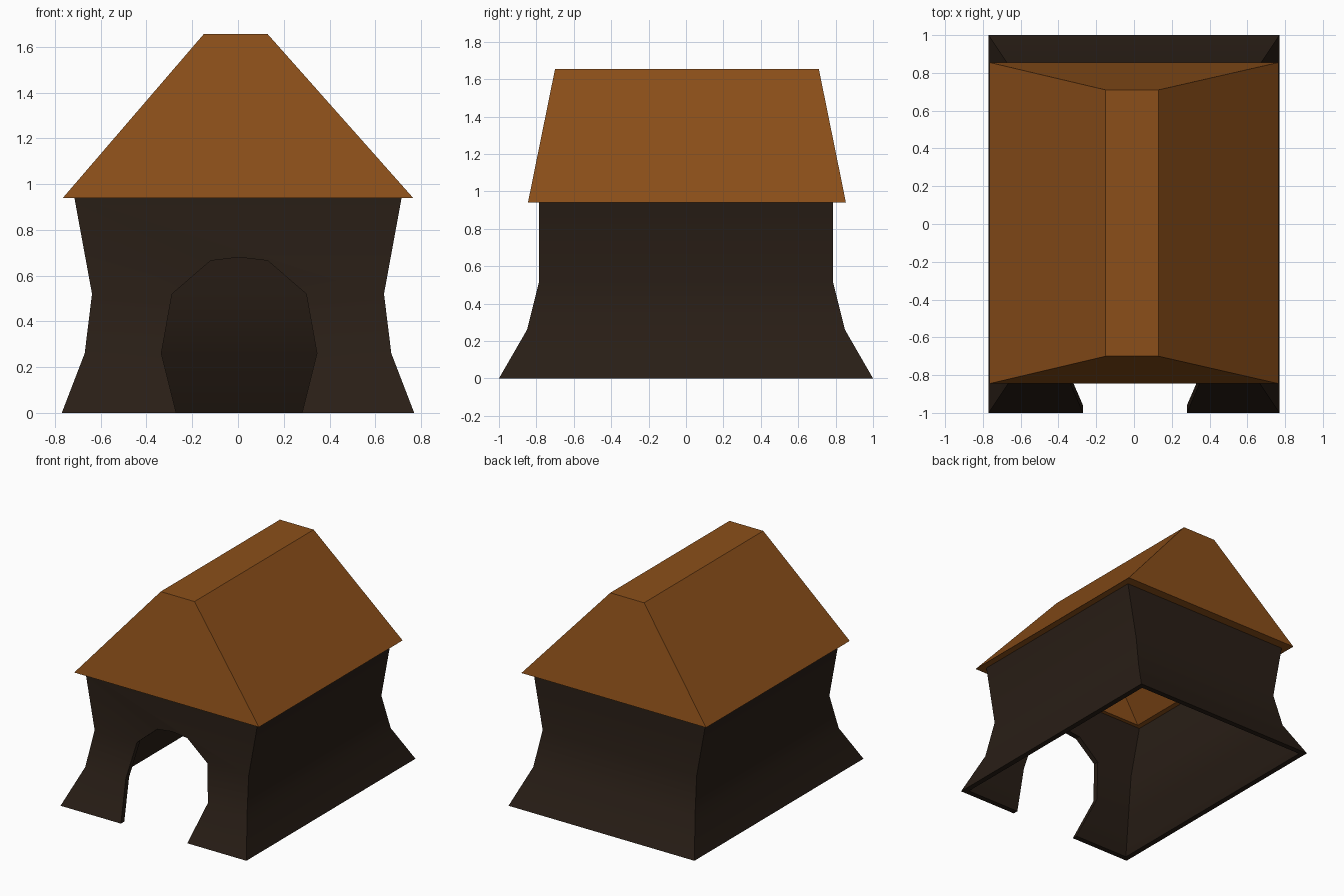
import bpy, bmesh, math

if "Cube" in bpy.data.objects:
    bpy.data.objects.remove(bpy.data.objects["Cube"])


def material(name, color):
    m = bpy.data.materials.new(name)
    m.diffuse_color = (*color, 1)
    m.use_nodes = True
    m.node_tree.nodes["Principled BSDF"].inputs["Base Color"].default_value = m.diffuse_color
    return m


def ring(cx, cy, hx, hy, z):
    return [(cx - hx, cy - hy, z), (cx + hx, cy - hy, z),
            (cx + hx, cy + hy, z), (cx - hx, cy + hy, z)]


def loft(name, rings, mat=None, closed=False):
    """Bridge matching rings; either cap both ends or join last to first."""
    bm = bmesh.new()
    loops = [[bm.verts.new(p) for p in r] for r in rings]
    pairs = list(zip(loops, loops[1:]))
    if closed:
        pairs.append((loops[-1], loops[0]))
    else:
        bm.faces.new(loops[0])
        bm.faces.new(loops[-1])
    for a, b in pairs:
        n = len(a)
        for i in range(n):
            j = (i + 1) % n
            bm.faces.new((a[i], a[j], b[j], b[i]))
    bmesh.ops.recalc_face_normals(bm, faces=bm.faces)
    mesh = bpy.data.meshes.new(name)
    bm.to_mesh(mesh)
    bm.free()
    ob = bpy.data.objects.new(name, mesh)
    bpy.context.collection.objects.link(ob)
    if mat:
        mesh.materials.append(mat)
    return ob


dark_wood = material("dark_wood", (0.022, 0.013, 0.008))
brown_wood = material("brown_wood", (0.26, 0.078, 0.01))

# Flared walls: hollow shell, open at the top and bottom
profile = [(0.77, 1.0, 0), (0.67, 0.85, 0.26), (0.638, 0.785, 0.52), (0.715, 0.785, 0.94)]
T = 0.04
outer = [ring(0, 0, x, y, z) for x, y, z in profile]
inner = [ring(0, 0, x - T, y - T, z) for x, y, z in reversed(profile)]
walls = loft("walls", outer + inner, dark_wood, closed=True)

# Arched doorway cut through the front wall
half = [(0.25, -0.1), (0.275, 0), (0.34, 0.26), (0.293, 0.52), (0.125, 0.665)]
arch = half + [(0, 0.68)] + [(-x, z) for x, z in reversed(half)]
cutter = loft("doorway_cutter",
              [[(x + 0.005, y, z) for x, z in arch] for y in (-1.2, -0.5)])
cutter.hide_render = True
cut = walls.modifiers.new("doorway", 'BOOLEAN')
cut.operation = 'DIFFERENCE'
cut.solver = 'EXACT'
cut.object = cutter
bpy.context.view_layer.objects.active = walls
walls.select_set(True)
bpy.ops.object.modifier_apply(modifier=cut.name)
bpy.data.objects.remove(cutter)
bpy.ops.object.shade_smooth_by_angle(angle=math.radians(30))

# Hipped roof: thick hollow shell with a flat ridge
loft("roof", [
    ring(-0.01, 0.005, 0.14, 0.705, 1.655),
    ring(0, 0.005, 0.765, 0.85, 0.94),
    ring(0, 0.005, 0.635, 0.72, 0.94),
    ring(-0.01, 0.005, 0.10, 0.597, 1.555),
], brown_wood)
